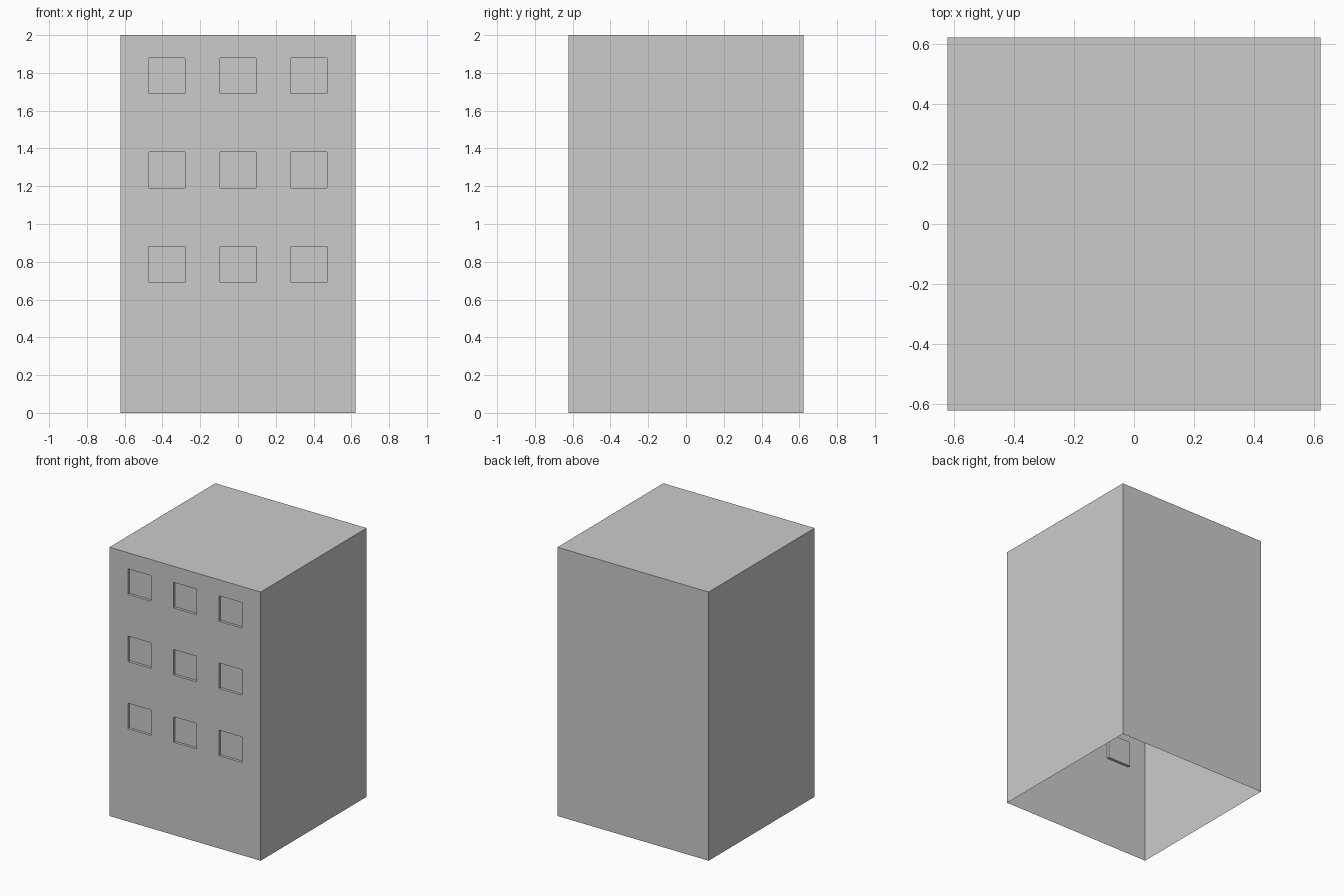
import bpy, bmesh

if "Cube" in bpy.data.objects:
    bpy.data.objects.remove(bpy.data.objects["Cube"])

W, H = 0.623, 2.0          # half width, height
WIN, DEPTH = 0.095, 0.02   # half window size, recess depth
COLS = (-0.375, 0.0, 0.375)
ROWS = (0.785, 1.285, 1.785)


def cuts(lo, centres, hi):
    """Grid lines around a row of windows; odd intervals are windows."""
    return [lo] + [c + s * WIN for c in centres for s in (-1, 1)] + [hi]


def make_object(name, bm):
    mesh = bpy.data.meshes.new(name)
    bm.to_mesh(mesh)
    bm.free()
    obj = bpy.data.objects.new(name, mesh)
    bpy.context.collection.objects.link(obj)
    return obj


# Outer shell: thin box with the bottom and front left open
bm = bmesh.new()
bmesh.ops.create_cube(bm, size=1)
for v in bm.verts:
    v.co = (v.co.x * 2 * W, v.co.y * 2 * W, (v.co.z + 0.5) * H)
bm.normal_update()
open_sides = [f for f in bm.faces if f.normal.z < -0.5 or f.normal.y < -0.5]
bmesh.ops.delete(bm, geom=open_sides, context='FACES')
make_object("side_walls_and_roof", bm)

# Front wall: grid of panels with the nine window panes pushed inward
bm = bmesh.new()
xs, zs = cuts(-W, COLS, W), cuts(0, ROWS, H)
grid = [[bm.verts.new((x, -W, z)) for z in zs] for x in xs]
panes = []
for i in range(len(xs) - 1):
    for k in range(len(zs) - 1):
        f = bm.faces.new((grid[i][k], grid[i + 1][k],
                          grid[i + 1][k + 1], grid[i][k + 1]))
        if i % 2 and k % 2:
            panes.append(f)
bm.normal_update()
bmesh.ops.inset_individual(bm, faces=panes, thickness=0, depth=-DEPTH)
make_object("front_wall_with_windows", bm)
